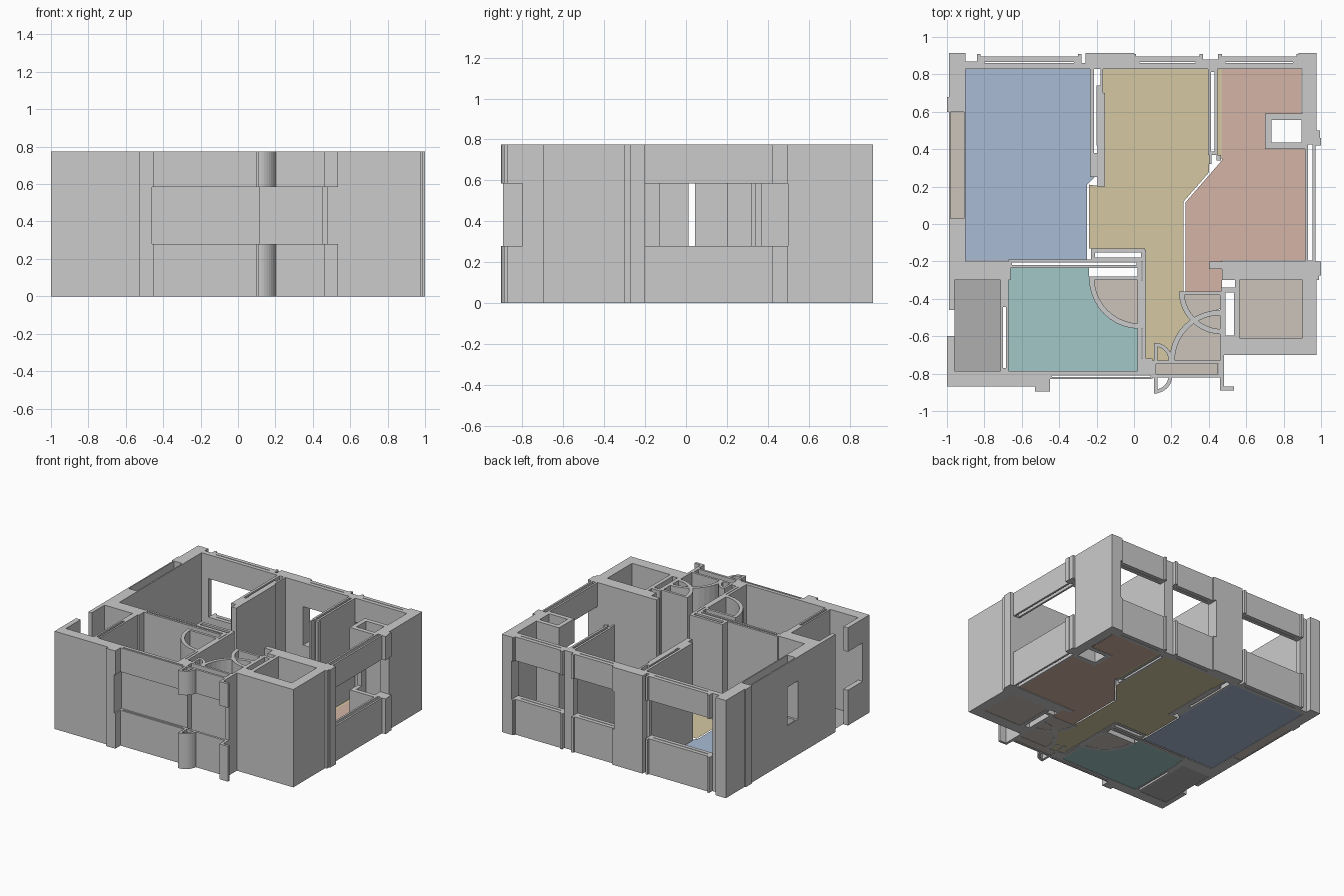
import bpy, bmesh, math

if "Cube" in bpy.data.objects:
    bpy.data.objects.remove(bpy.data.objects["Cube"])

Z = [0.0, 0.28, 0.585, 0.775]          # floor, sill, lintel, wall top
BOTTOM, TOP = -.785, .83               # inner faces of front and back walls


def finish(bm, name, color=None):
    me = bpy.data.meshes.new(name)
    bm.to_mesh(me)
    bm.free()
    ob = bpy.data.objects.new(name, me)
    bpy.context.collection.objects.link(ob)
    if color:
        m = bpy.data.materials.new(name)
        m.diffuse_color = (*color, 1)
        m.use_nodes = True
        m.node_tree.nodes["Principled BSDF"].inputs["Base Color"].default_value = m.diffuse_color
        me.materials.append(m)


def hit(group, x, y):
    return any(a < x < c and b < y < d for a, b, c, d in group)


def inset(r, t):
    return (r[0] + t, r[1] + t, r[2] - t, r[3] - t)


def walls(name, rects, hollow=(), cuts=()):
    """Union of plan rectangles. Hollow ones (rect, shell) keep a shell; cuts open the window band."""
    rects = [*rects, *(r for r, t in hollow)]
    holes = [inset(r, t) for r, t in hollow]
    used = [*rects, *holes, *cuts]
    grid = (sorted({v for r in used for v in r[::2]}), sorted({v for r in used for v in r[1::2]}), Z)
    solid = set()
    for i in range(len(grid[0]) - 1):
        for j in range(len(grid[1]) - 1):
            x, y = sum(grid[0][i:i + 2]) / 2, sum(grid[1][j:j + 2]) / 2
            if hit(rects, x, y) and not hit(holes, x, y):
                solid |= {(i, j, k) for k in range(3) if k != 1 or not hit(cuts, x, y)}
    bm = bmesh.new()
    for c in solid:
        for ax in range(3):
            for s in (0, 1):
                n = list(c)
                n[ax] += 2 * s - 1
                if tuple(n) in solid:
                    continue
                pts = []
                for du, dv in ((0, 0), (1, 0), (1, 1), (0, 1)):
                    q = list(c)
                    q[ax] += s
                    q[(ax + 1) % 3] += du
                    q[(ax + 2) % 3] += dv
                    pts.append(bm.verts.new([grid[a][q[a]] for a in range(3)]))
                bm.faces.new(pts if s else pts[::-1])
    bmesh.ops.remove_doubles(bm, verts=bm.verts, dist=1e-5)
    bmesh.ops.dissolve_limit(bm, angle_limit=0.01, verts=bm.verts, edges=bm.edges)
    finish(bm, name)


def arc(c, r, start, n=10):
    """Quarter circle, counter-clockwise from the start angle."""
    return [(c[0] + r * math.cos(math.radians(start + 90 * i / n)),
             c[1] + r * math.sin(math.radians(start + 90 * i / n))) for i in range(n + 1)]


def arc_wall(name, c, r, start, w=.028, bands=((0, Z[3]),)):
    bm = bmesh.new()
    for z0, z1 in bands:
        for outer, inner in [(arc(c, r, start), arc(c, r - w, start))]:
            f = bm.faces.new([bm.verts.new((*p, z0)) for p in outer + inner[::-1]])
            ext = bmesh.ops.extrude_face_region(bm, geom=[f], use_keep_orig=True)
            bmesh.ops.translate(bm, vec=(0, 0, z1 - z0),
                                verts=[g for g in ext['geom'] if isinstance(g, bmesh.types.BMVert)])
    bmesh.ops.recalc_face_normals(bm, faces=bm.faces)
    finish(bm, name)


def floor(name, pts, color):
    bm = bmesh.new()
    f = bm.faces.new([bm.verts.new((*p, .002)) for p in pts])
    f.normal_update()
    if f.normal.z < 0:
        f.normal_flip()
    finish(bm, name, color)


def box(x0, y0, x1, y1):
    return [(x0, y0), (x1, y0), (x1, y1), (x0, y1)]


# back wall: three windows between piers, a small jamb at each side
wins = [(-.83, -.29), (0, .36), (.46, .88)]
jambs = [(x - .01, TOP, x + .01, .91) for w in wins for x in w]
walls("back_wall", jambs + [(-.91, TOP, -.83, .87), (-.26, TOP, 0, .915), (-.29, TOP, -.26, .86),
                            (.36, TOP, .46, .88), (.88, TOP, .90, .915)],
      [((a, TOP, b, .895), .03) for a, b in wins],
      [(a - .01, .8, b + .01, 1) for a, b in wins])

# left wall with its niche and slot
walls("left_wall", [(-.99, .6, -.90, .915), (-.99, -.2, -.90, .03), (-1, .6, -.99, .68),
                    (-.99, -.3, -.66, -.2), (-.99, -.46, -.96, -.3), (-1, BOTTOM, -.96, -.6)],
      [((-.99, .02, -.90, .61), .01)],
      [(-1, .012, -.978, .14), (-1, .012, -.89, .045), (-1, BOTTOM, -.96, -.6)])

# front wall and entry door frame
walls("front_wall", [(-1, -.87, -.45, BOTTOM), (-.53, -.895, -.45, -.87), (-.45, -.80, .1, BOTTOM),
                     (.04, -.80, .10, -.72), (.46, -.88, .48, -.36), (.46, -.89, .535, -.87),
                     (.107, -.905, .125, -.82)],
      [((-.45, -.83, .1, -.80), .011), ((.10, -.82, .47, -.73), .018)],
      [(-.46, -1, .54, -.80)])

# right wall with its wide window, and the duct inside it
walls("right_wall", [(.90, .5, .975, .915), (.90, .44, .995, .50), (.97, .42, 1, .46)],
      [((.70, .40, .93, .59), .035), ((.915, -.21, .97, .44), .015)],
      [(.69, -.2, 1, .5)])

# closet block
walls("closet_block", [(.90, -.70, .975, -.2), (.46, -.70, .91, -.61), (.47, -.30, .99, -.2),
                       (.97, -.275, 1, -.2), (.54, -.62, .565, -.29), (.40, -.24, .47, -.2)],
      [((.465, -.62, .56, -.34), .025)])

# inner partitions
walls("room_partition", [(-.235, .25, -.215, TOP), (-.22, .25, -.19, .38), (-.195, .20, -.155, .70),
                         (-.20, .42, -.18, .74), (-.18, .70, -.165, TOP)])
walls("red_room_partition", [(.40, .32, .415, .37), (.44, .34, .465, .37)],
      [((.395, .37, .447, TOP), .017)])
walls("bath_partition", [(.02, -.79, .04, -.14), (.045, -.74, .065, -.14), (.04, -.56, .05, -.30),
                         (-.24, -.30, .02, -.28), (.24, -.38, .47, -.36), (.107, -.73, .125, -.635)],
      [((-.67, -.235, .03, -.19), .017), ((-.23, -.20, .06, -.13), .022)])
walls("store_partition", [(-.715, -.44, -.67, -.3)], [((-.715, BOTTOM, -.67, -.43), .014)])

# curved door screens
BATH, ENTRY, CLOSET = (.03, -.29), (.46, -.73), (.47, -.36)
arc_wall("bath_door_arc", BATH, .27, 180)
arc_wall("entry_door_arc", ENTRY, .27, 90)
arc_wall("closet_door_arc", CLOSET, .23, 180)
arc_wall("small_leaf_inside", (.11, -.73), .095, 0, .02)
arc_wall("small_leaf_outside", (.11, -.81), .095, 270, .02, (Z[:2], Z[2:]))

# floors
BEIGE, YELLOW = (.60, .55, .49), (.66, .58, .36)
floor("blue_room_floor", [(-.905, -.195), (-.25, -.195), (-.25, .21), (-.20, .26), (-.20, .38),
                          (-.235, .38), (-.235, TOP), (-.905, TOP)], (.40, .50, .66))
floor("hall_floor", [(-.24, -.13), (.045, -.13), (.045, -.73), (.19, -.73), (.25, -.58), (.34, -.52),
                     (.25, -.43), (.265, -.36), (.265, .12), (.40, .275), (.40, TOP),
                     (-.165, TOP), (-.165, .2), (-.24, .21)], YELLOW)
floor("hall_floor_strip", box(.445, .35, .47, TOP), YELLOW)
floor("red_room_floor", [(.275, -.36), (.47, -.36), (.47, -.195), (.915, -.195), (.915, .4), (.70, .4),
                         (.70, .59), (.895, .59), (.895, TOP), (.47, TOP), (.47, .34), (.275, .115)],
      (.66, .46, .38))
floor("bath_floor", [(-.67, BOTTOM), (.03, BOTTOM)] + arc(BATH, .27, 180)[::-1]
      + [(-.24, -.235), (-.67, -.235)], (.36, .57, .57))
floor("store_floor", box(-.96, BOTTOM, -.715, -.3), (.43, .43, .43))
floor("bath_door_floor", arc(BATH, .25, 180) + [BATH], BEIGE)
floor("entry_door_floor", arc(ENTRY, .25, 90) + [ENTRY], BEIGE)
floor("closet_door_floor", arc(CLOSET, .21, 180)[:6] + [(.47, -.45), CLOSET], BEIGE)
floor("closet_floor", box(.56, -.615, .905, -.285), BEIGE)
floor("threshold_floor", box(.11, -.805, .45, -.745), BEIGE)
floor("left_niche_floor", box(-.98, .028, -.906, .602), BEIGE)
